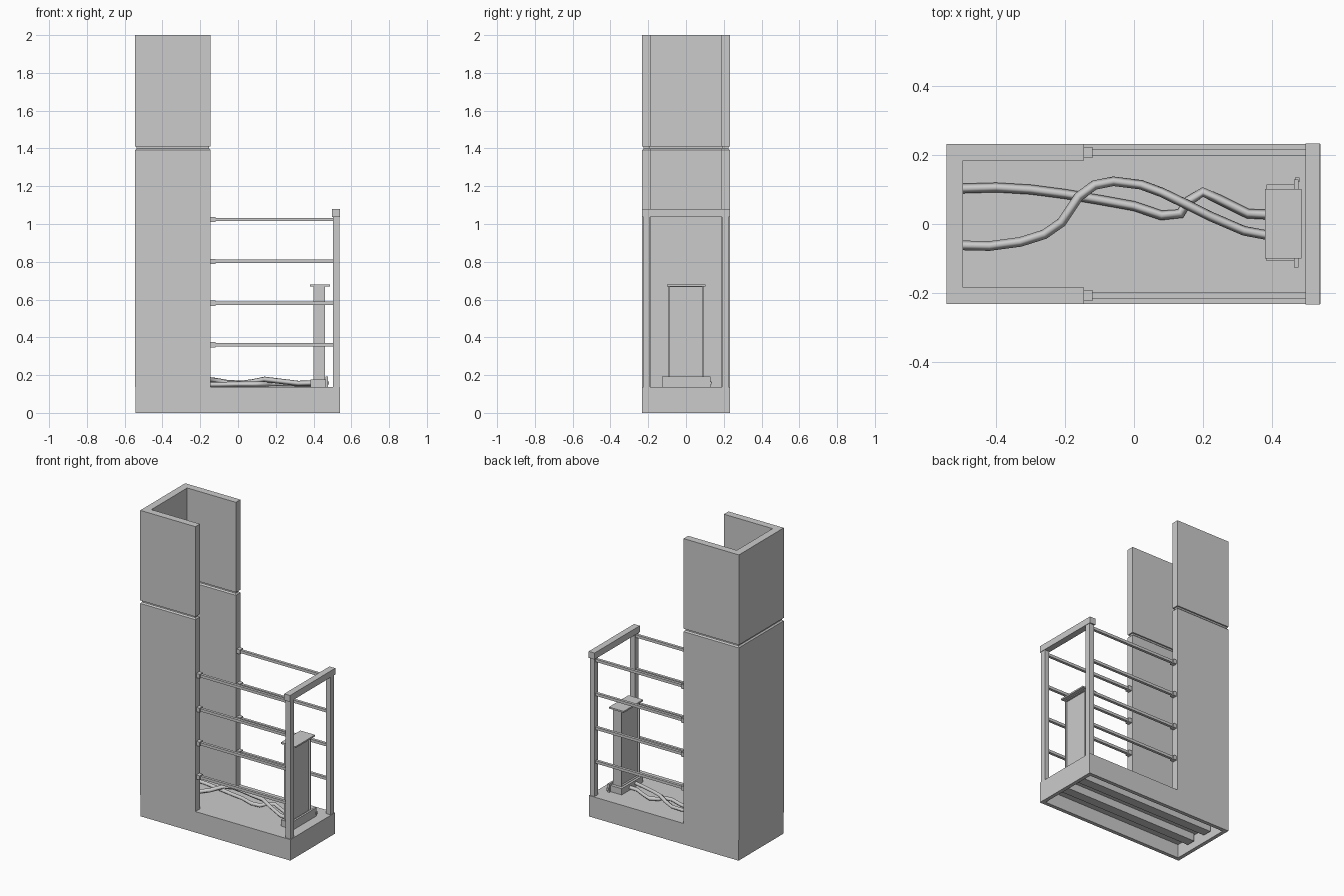
import bpy, bmesh
from mathutils import Vector

if "Cube" in bpy.data.objects:
    bpy.data.objects.remove(bpy.data.objects["Cube"])


def finish(name, bm):
    bmesh.ops.recalc_face_normals(bm, faces=bm.faces[:])
    me = bpy.data.meshes.new(name)
    bm.to_mesh(me)
    bm.free()
    ob = bpy.data.objects.new(name, me)
    bpy.context.collection.objects.link(ob)
    return ob


def box(name, x, y, z, recess=None):
    """Box from ranges; recess = (list of face normals, border, depth)."""
    bm = bmesh.new()
    bmesh.ops.create_cube(bm, size=1)
    for v in bm.verts:
        v.co = [r[0] + (c + 0.5) * (r[1] - r[0]) for c, r in zip(v.co, (x, y, z))]
    bm.normal_update()
    if recess:
        normals, border, depth = recess
        for n in normals:
            f = next(f for f in bm.faces if f.normal.dot(Vector(n)) > 0.9)
            bmesh.ops.inset_region(bm, faces=[f], thickness=border)
            new = bmesh.ops.extrude_face_region(bm, geom=[f])["geom"]
            bmesh.ops.translate(bm, vec=Vector(n) * -depth,
                                verts=[g for g in new if isinstance(g, bmesh.types.BMVert)])
            if f.is_valid:
                bmesh.ops.delete(bm, geom=[f], context='FACES_ONLY')
            bm.normal_update()
    return finish(name, bm)


# hollow base with stiffening ribs below
W = 0.232
box("base", (-0.543, 0.541), (-W, W), (0, 0.137), ([(0, 0, -1)], 0.035, 0.09))
for i, y in enumerate((-0.075, 0.075)):
    box(f"base_rib_{i}", (-0.508, 0.506), (y - 0.03, y + 0.03), (0.04, 0.09))


# U-shaped tower, grooved all round near the top
def u_profile(d):
    x0, x1, xi, yo, yi = -0.545 + d, -0.145 - d, -0.497 - d, W - d, 0.185 + d
    return [(x0, -yo), (x1, -yo), (x1, -yi), (xi, -yi), (xi, yi), (x1, yi), (x1, yo), (x0, yo)]


bm = bmesh.new()
rings = [[bm.verts.new((px, py, z)) for px, py in u_profile(d)]
         for z, d in ((0.137, 0), (1.392, 0), (1.4, 0.008), (1.41, 0.008), (1.411, 0), (2.0, 0))]
for a, b in zip(rings, rings[1:]):
    for i in range(8):
        j = (i + 1) % 8
        bm.faces.new((a[i], a[j], b[j], b[i]))
for r in (rings[0], rings[-1]):
    for q in ((0, 1, 2, 3), (0, 3, 4, 7), (4, 5, 6, 7)):
        bm.faces.new([r[i] for i in q])
finish("tower", bm)

# guard rails, their sockets and posts on both sides
for s, side in ((-1, "front"), (1, "back")):
    y = s * 0.208
    box(f"{side}_post", (0.503, 0.537), (y - 0.018, y + 0.018), (0.137, 1.04))
    for i, z in enumerate((0.36, 0.58, 0.802, 1.024)):
        box(f"{side}_rail_{i}", (-0.125, 0.505), (y - 0.009, y + 0.009), (z - 0.009, z + 0.009))
        box(f"{side}_socket_{i}", (-0.147, -0.12), (y - 0.016, y + 0.016), (z - 0.014, z + 0.014))
box("top_bar", (0.498, 0.54), (-0.234, 0.234), (1.038, 1.08))

# control pedestal
box("pedestal_foot", (0.385, 0.466), (-0.107, 0.115), (0.137, 0.178))
box("pedestal_plate", (0.464, 0.477), (-0.126, 0.129), (0.137, 0.192))
box("pedestal_pin", (0.467, 0.481), (0.122, 0.135), (0.15, 0.166))
box("pedestal_column", (0.4, 0.461), (-0.095, 0.095), (0.175, 0.672),
    ([(1, 0, 0), (-1, 0, 0)], 0.009, 0.012))
box("pedestal_top", (0.38, 0.486), (-0.1, 0.102), (0.67, 0.68))


# intertwined floor cables with diamond section
def cable(name, pts):
    cu = bpy.data.curves.new(name, 'CURVE')
    cu.dimensions = '3D'
    cu.bevel_depth = 0.014
    cu.bevel_resolution = 0
    cu.use_fill_caps = True
    sp = cu.splines.new('POLY')
    sp.points.add(len(pts) - 1)
    for p, c in zip(sp.points, pts):
        p.co = (*c, 1)
    ob = bpy.data.objects.new(name, cu)
    bpy.context.collection.objects.link(ob)


cable("lower_cable", [(-0.5, 0.103, .152), (-0.4, 0.106, .152), (-0.3, 0.1, .152), (-0.2, 0.087, .15),
                      (-0.1, 0.07, .15), (0, 0.052, .152), (0.08, 0.025, .152), (0.135, 0.03, .152),
                      (0.155, 0.065, .152), (0.2, 0.093, .155), (0.25, 0.07, .153), (0.33, 0.03, .152),
                      (0.39, 0.027, .152)])
cable("upper_cable", [(-0.5, -0.062, .155), (-0.42, -0.064, .155), (-0.33, -0.052, .157), (-0.26, -0.03, .16),
                      (-0.21, 0.005, .168), (-0.16, 0.08, .177), (-0.115, 0.113, .171), (-0.06, 0.124, .161),
                      (0.02, 0.114, .157), (0.08, 0.092, .165), (0.14, 0.063, .178), (0.22, 0.023, .168),
                      (0.32, -0.02, .156), (0.39, -0.033, .158)])
